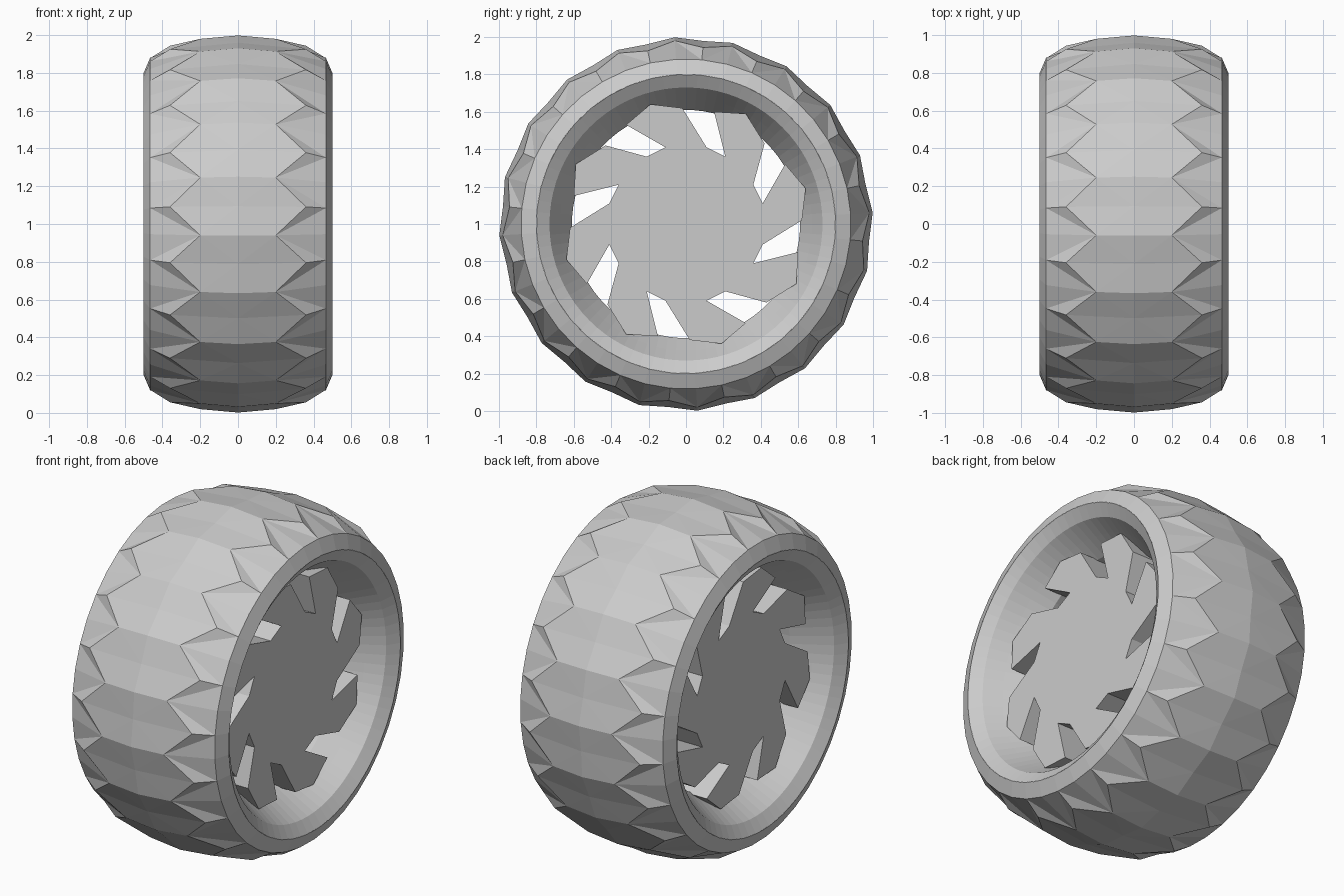
import bpy
import bmesh
from math import sin, cos, tau, radians

cube = bpy.data.objects.get("Cube")
if cube:
    bpy.data.objects.remove(cube, do_unlink=True)

grey = bpy.data.materials.new("plain grey")
grey.use_nodes = True
grey.diffuse_color = (0.6, 0.6, 0.6, 1)
grey.node_tree.nodes["Principled BSDF"].inputs["Base Color"].default_value = grey.diffuse_color

AXLE_HEIGHT = 1.0


def finish(bm, name):
    """Turn a bmesh into a flat shaded grey object at axle height."""
    bmesh.ops.recalc_face_normals(bm, faces=bm.faces)
    mesh = bpy.data.meshes.new(name)
    bm.to_mesh(mesh)
    bm.free()
    mesh.materials.append(grey)
    obj = bpy.data.objects.new(name, mesh)
    obj.location.z = AXLE_HEIGHT
    bpy.context.collection.objects.link(obj)
    return obj


def ring(bm, points, count):
    """Circle of vertices around the x axis, cycling through (x, radius) points."""
    verts = []
    for i in range(count):
        angle = tau * i / count
        x, r = points[i % len(points)]
        verts.append(bm.verts.new((x, r * cos(angle), r * sin(angle))))
    return verts


def bridge(bm, first, second):
    """Join two rings with quads."""
    count = len(first)
    for i in range(count):
        j = (i + 1) % count
        bm.faces.new((first[i], first[j], second[j], second[i]))


def mirrored(profile):
    """Continue a half profile, which ends at x = 0, to the other side."""
    other = [[(-x, r) for x, r in points] for points in reversed(profile[:-1])]
    return profile + other


# Tyre: a zigzag row between crown and shoulder makes long tread facets
COLUMNS = 40
tyre_profile = mirrored([
    [(0.5, 0.8)],
    [(0.465, 0.882)],
    [(0.2, 0.982), (0.36, 0.948)],
    [(0.0, 1.0), (0.0, 0.983)],
])
bm = bmesh.new()
rings = [ring(bm, points, COLUMNS) for points in tyre_profile]
for a, b in zip(rings, rings[1:]):
    bridge(bm, a, b)

# Fold each tread quad along its outward bulging diagonal
for face in list(bm.faces):
    v = face.verts[:]
    first = (v[0].co + v[2].co) / 2
    second = (v[1].co + v[3].co) / 2
    if first.yz.length > second.yz.length:
        bmesh.ops.connect_verts(bm, verts=[v[0], v[2]])
    else:
        bmesh.ops.connect_verts(bm, verts=[v[1], v[3]])
tyre = finish(bm, "tyre")
tyre.rotation_euler.x = radians(3.5)


# Rim barrel: dished on both sides, narrowing towards the middle
rim_profile = mirrored([
    [(0.5, 0.8)],
    [(0.455, 0.73)],
    [(0.36, 0.675)],
    [(0.25, 0.61)],
    [(0.0, 0.61)],
])
bm = bmesh.new()
rings = [ring(bm, points, 80) for points in rim_profile]
for a, b in zip(rings, rings[1:]):
    bridge(bm, a, b)
rim = finish(bm, "rim_barrel")
rim.data.flip_normals()


# Hub: one quarter of the notched outline, turned four times
quarter = [
    (-0.43, 0.42), (-0.21, 0.36), (-0.11, 0.41), (-0.32, 0.53), (-0.19, 0.64),
    (-0.02, 0.62), (0.11, 0.41), (0.21, 0.36), (0.15, 0.6), (0.32, 0.59),
]
outline = []
for turn in range(4):
    outline += quarter
    quarter = [(z, -y) for y, z in quarter]

bm = bmesh.new()
caps = []
for x in (-0.36, 0.36):
    cap = [bm.verts.new((x, y, z)) for y, z in outline]
    bm.faces.new(cap)
    caps.append(cap)
bridge(bm, *caps)
finish(bm, "notched_hub")
